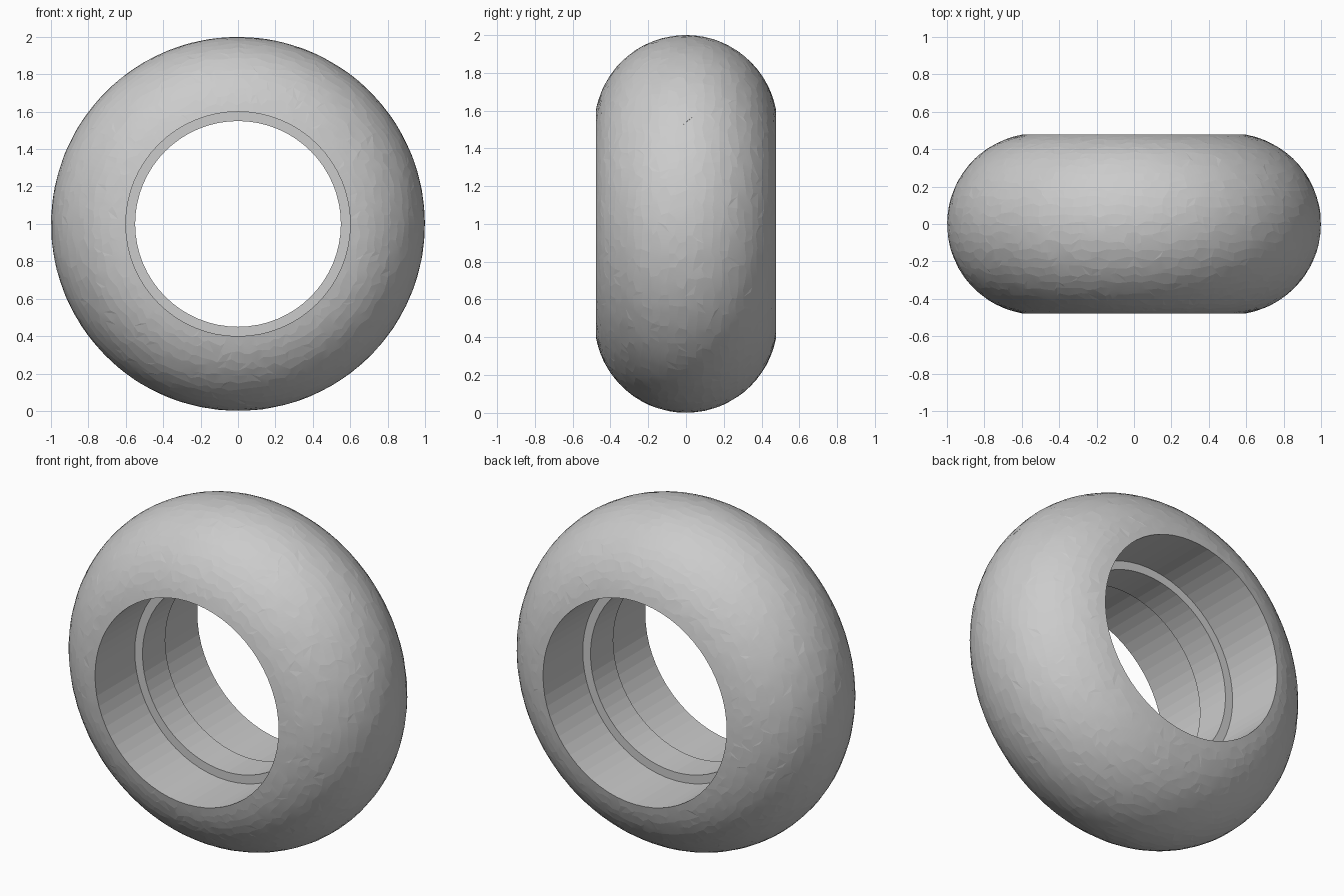
import bpy, bmesh, math, random

random.seed(4)
SEGS = 128          # steps around the ring
ARC_STEPS = 28      # steps across the rounded outer surface
TUBE, CENTRE = 0.485, 0.515
BORE, RIDGE, RIDGE_HALF = 0.60, 0.55, 0.106

cube = bpy.data.objects.get("Cube")
if cube:
    bpy.data.objects.remove(cube, do_unlink=True)

grey = bpy.data.materials.new("plain_grey")
grey.use_nodes = True
colour = (0.6, 0.6, 0.6, 1)
grey.diffuse_color = colour
grey.node_tree.nodes["Principled BSDF"].inputs["Base Color"].default_value = colour

bm = bmesh.new()


def ring_point(r, y, step):
    """Place a profile point at a step around the y axis."""
    a = math.tau * step / SEGS
    return bm.verts.new((r * math.cos(a), y, 1 + r * math.sin(a)))


# Rounded outside, lightly hammered by shuffling its inner points
loops = []
limit = math.acos((BORE - CENTRE) / TUBE)
for i in range(1, ARC_STEPS):
    loop = []
    for s in range(SEGS):
        phi = limit * (2 * (i + random.uniform(-0.3, 0.3)) / ARC_STEPS - 1)
        tube = TUBE - random.uniform(0, 0.0015)
        loop.append(ring_point(CENTRE + tube * math.cos(phi), tube * math.sin(phi),
                               s + random.uniform(-0.3, 0.3)))
    loops.append(loop)

# Straight bore with a raised central ridge, in broad flat bands
edge_y = TUBE * math.sin(limit)
bore_profile = [(BORE, edge_y), (BORE, RIDGE_HALF), (RIDGE, RIDGE_HALF),
                (RIDGE, -RIDGE_HALF), (BORE, -RIDGE_HALF), (BORE, -edge_y)]
for r, y in bore_profile:
    loops.append([ring_point(r * (math.cos(math.tau / SEGS) if s % 2 else 1), y, s)
                  for s in range(SEGS)])

# Join the loops into one closed skin
for k, loop in enumerate(loops):
    following = loops[(k + 1) % len(loops)]
    for s in range(SEGS):
        t = (s + 1) % SEGS
        quad = [loop[s], loop[t], following[t], following[s]]
        if k < ARC_STEPS - 1 or k == len(loops) - 1:
            # Irregular triangles on the hammered outside
            if random.random() < 0.5:
                quad = quad[1:] + quad[:1]
            bm.faces.new(quad[:3])
            bm.faces.new([quad[0], quad[2], quad[3]])
        else:
            bm.faces.new(quad)
bmesh.ops.recalc_face_normals(bm, faces=bm.faces)

mesh = bpy.data.meshes.new("ring_body")
bm.to_mesh(mesh)
bm.free()
mesh.materials.append(grey)
ring = bpy.data.objects.new("ring_body", mesh)
bpy.context.collection.objects.link(ring)

# Soften the gentlest facets and keep the bands and rims crisp
bpy.ops.object.select_all(action="DESELECT")
ring.select_set(True)
bpy.context.view_layer.objects.active = ring
bpy.ops.object.shade_smooth_by_angle(angle=math.radians(4))
